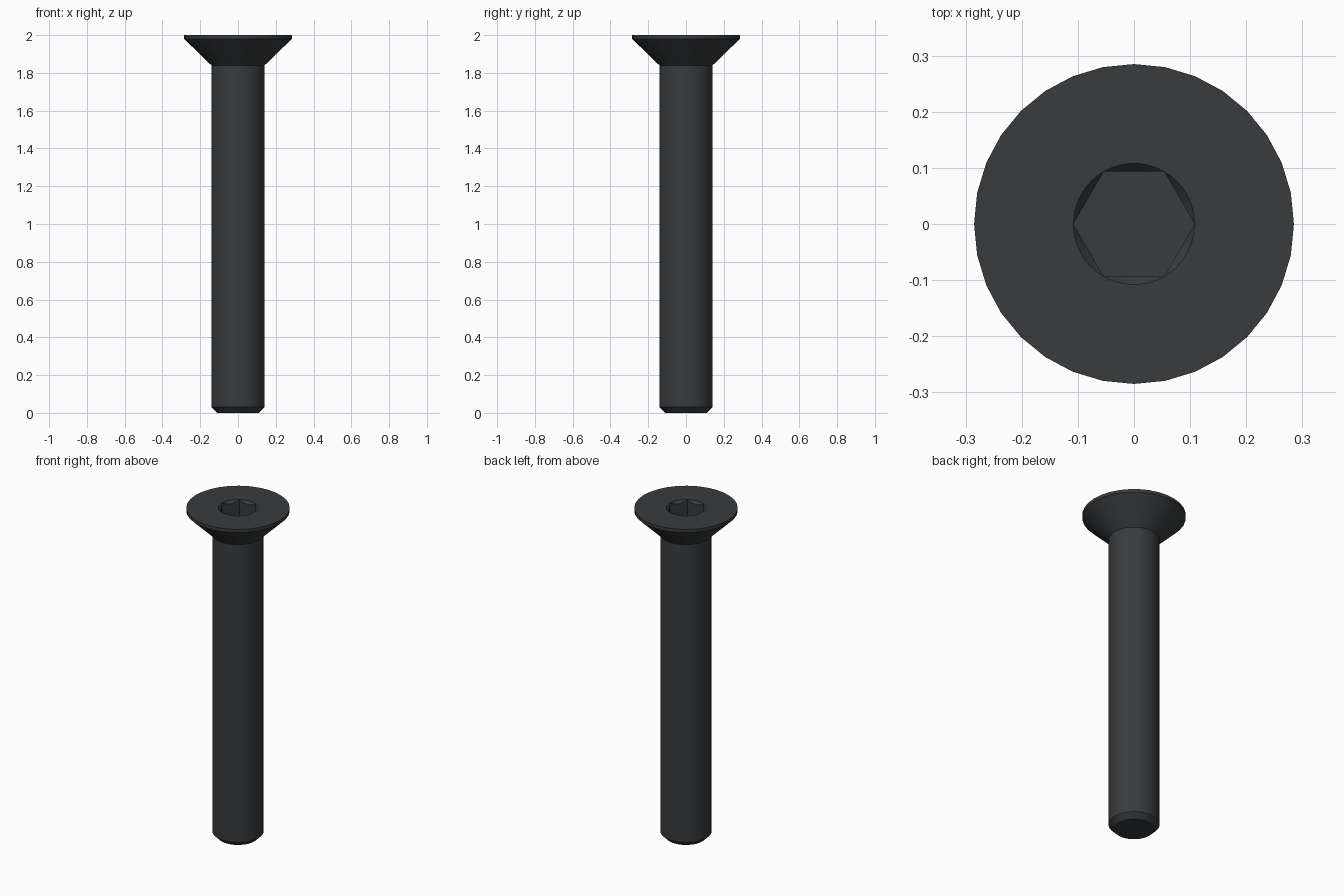
import bpy, bmesh
from math import sin, cos, pi

if "Cube" in bpy.data.objects:
    bpy.data.objects.remove(bpy.data.objects["Cube"])

SIDES = 32
HEX_R = 0.108       # socket corner radius
SOCKET_FLOOR = 1.89

bm = bmesh.new()


def ring(n, point):
    """Closed loop of n vertices; point(angle) gives (radius, z)."""
    verts = []
    for i in range(n):
        a = 2 * pi * i / n
        r, z = point(a)
        verts.append(bm.verts.new((r * cos(a), r * sin(a), z)))
    return verts


def skin(lower, upper):
    n = len(lower)
    for i in range(n):
        j = (i + 1) % n
        bm.faces.new((lower[i], lower[j], upper[j], upper[i]))


def loop_edges(verts):
    return [bm.edges.get((verts[i - 1], verts[i])) for i in range(len(verts))]


def hex_radius(a):
    return HEX_R * cos(pi / 6) / cos(a % (pi / 3) - pi / 6)


# Chamfered tip, shank, countersunk cone and thin rim
profile = [(0.111, 0), (0.141, 0.03), (0.141, 1.84), (0.285, 1.98), (0.285, 2.0)]
rings = [ring(SIDES, lambda a, p=p: p) for p in profile]
for low, high in zip(rings, rings[1:]):
    skin(low, high)
bm.faces.new(rings[0][::-1])

# Hex socket with a conical lead-in that meets the flats in arcs
mouth = ring(48, lambda a: (HEX_R, 2.0))
arcs = ring(48, lambda a: (hex_radius(a), 2.0 - 1.2 * (HEX_R - hex_radius(a))))
floor = ring(48, lambda a: (hex_radius(a), SOCKET_FLOOR))
skin(arcs, mouth)
skin(floor, arcs)
bm.faces.new(floor)

# Flat top of the head between rim and socket
bmesh.ops.triangle_fill(bm, use_beauty=True,
                        edges=loop_edges(rings[-1]) + loop_edges(mouth))
bmesh.ops.remove_doubles(bm, verts=bm.verts, dist=1e-5)
bmesh.ops.recalc_face_normals(bm, faces=bm.faces)

mesh = bpy.data.meshes.new("countersunk_screw")
bm.to_mesh(mesh)
bm.free()
screw = bpy.data.objects.new("countersunk_screw", mesh)
bpy.context.collection.objects.link(screw)

# Dark steel
steel = bpy.data.materials.new("dark_steel")
steel.diffuse_color = (0.04, 0.043, 0.046, 1)
steel.use_nodes = True
steel.node_tree.nodes["Principled BSDF"].inputs["Base Color"].default_value = steel.diffuse_color
mesh.materials.append(steel)

bpy.context.view_layer.objects.active = screw
screw.select_set(True)
bpy.ops.object.shade_smooth_by_angle(angle=pi / 9)
